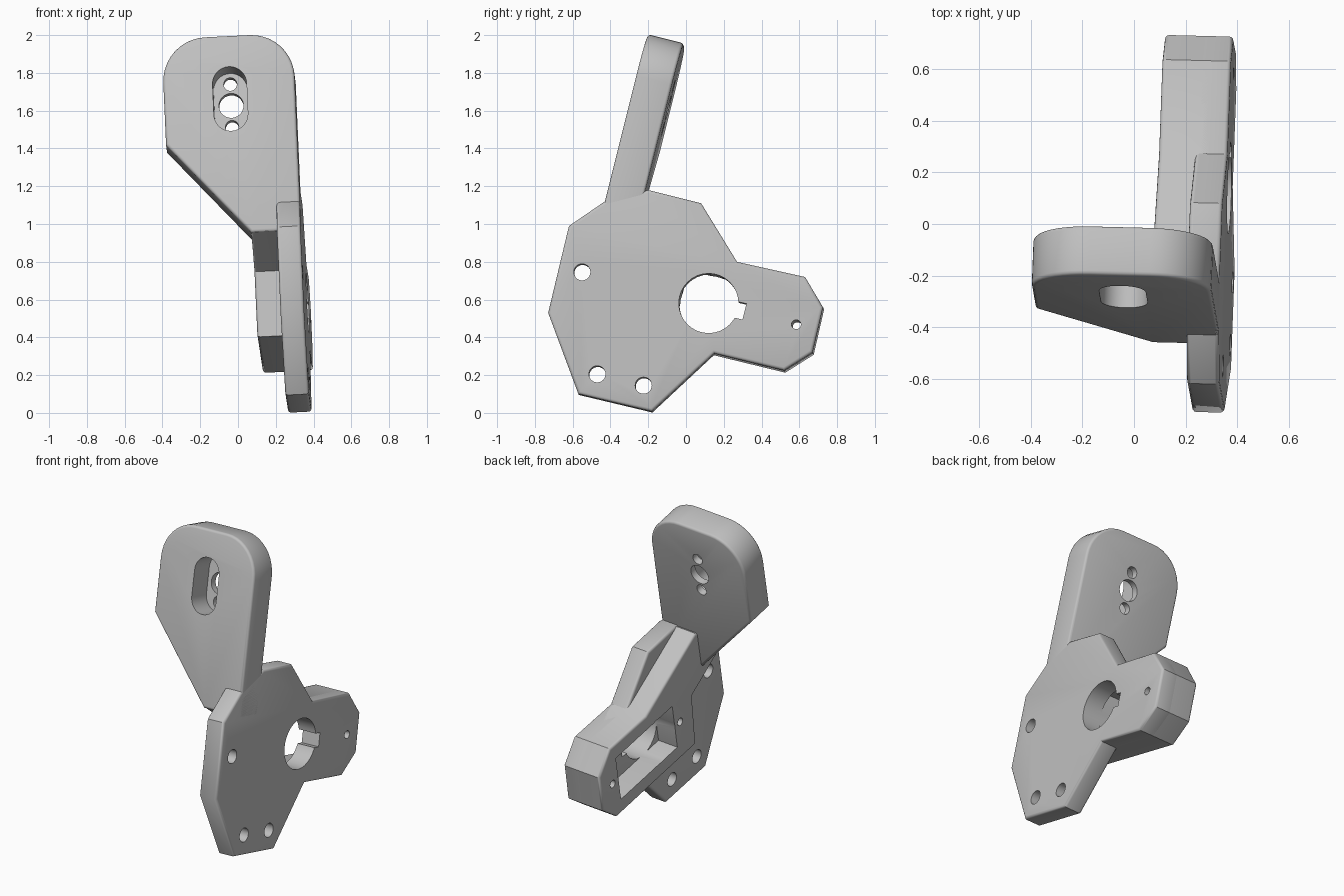
import bpy, bmesh
from math import cos, sin, pi, radians
from mathutils import Vector

if "Cube" in bpy.data.objects:
    bpy.data.objects.remove(bpy.data.objects["Cube"], do_unlink=True)

grey = bpy.data.materials.new("plain grey")
grey.use_nodes = True
grey.diffuse_color = (0.53, 0.53, 0.53, 1)
grey.node_tree.nodes["Principled BSDF"].inputs["Base Color"].default_value = grey.diffuse_color

OUTER, INNER, BACK = 0.395, 0.27, 0.13   # layer positions across the bracket
RIM = 0.016


def side(a, b, c):
    """Profile in y, z with depth across x."""
    return Vector((c, a, b))


def leaning(a, b, c):
    """Profile on the leaning front face of the arm, depth going backward."""
    return Vector((a, -0.43 + 0.25 * (b - 1.12) + 0.97 * c, b - 0.243 * c))


def lean(p):
    """Slight tilt of the whole bracket."""
    d = p.x - 0.39
    return Vector((p.x - 0.05 * p.z + 0.025 * p.y, p.y - 0.025 * d, p.z + 0.05 * d))


def arc(a, b, r, start=0, end=360, n=32):
    full = end - start == 360
    steps = n if full else n + 1
    return [(a + r * cos(radians(start + (end - start) * i / n)),
             b + r * sin(radians(start + (end - start) * i / n))) for i in range(steps)]


def prism(name, profile, frame, c0, c1, rims=()):
    """Extrude a profile between two depths, rounding the chosen rims."""
    bm = bmesh.new()
    lo = [bm.verts.new(frame(a, b, c0)) for a, b in profile]
    hi = [bm.verts.new(frame(a, b, c1)) for a, b in profile]
    caps = [bm.faces.new(lo), bm.faces.new(hi)]
    for i in range(len(lo)):
        j = (i + 1) % len(lo)
        bm.faces.new((lo[i], lo[j], hi[j], hi[i]))
    bmesh.ops.recalc_face_normals(bm, faces=bm.faces)
    edges = [e for k in rims for e in caps[k].edges]
    if edges:
        bmesh.ops.bevel(bm, geom=edges, offset=RIM, segments=3, profile=0.5,
                        affect='EDGES', clamp_overlap=True)
    for v in bm.verts:
        v.co = lean(v.co)
    mesh = bpy.data.meshes.new(name)
    bm.to_mesh(mesh)
    bm.free()
    mesh.materials.append(grey)
    obj = bpy.data.objects.new(name, mesh)
    bpy.context.scene.collection.objects.link(obj)
    return obj


def cut(obj, cutters):
    for c in cutters:
        c.hide_render = True
        mod = obj.modifiers.new("cut", 'BOOLEAN')
        mod.operation, mod.solver, mod.object = 'DIFFERENCE', 'EXACT', c
    bpy.context.view_layer.update()
    result = bpy.data.meshes.new_from_object(
        obj.evaluated_get(bpy.context.evaluated_depsgraph_get()))
    obj.modifiers.clear()
    obj.data = result


# Side plate and the deeper housing behind it
end = [(0.27, 0.80), (0.63, 0.72), (0.725, 0.56), (0.67, 0.32), (0.52, 0.225)]
plate = prism("side_plate", end + [(0.15, 0.315), (-0.18, 0.007), (-0.57, 0.10), (-0.73, 0.53),
              (-0.62, 0.99), (-0.43, 1.12), (-0.2, 1.18), (0.08, 1.11)],
              side, INNER, OUTER, (0, 1))
housing = prism("motor_housing", end + [(-0.26, 0.415), (-0.2, 0.76), (-0.46, 0.97),
                (-0.42, 1.12), (-0.2, 1.175)], side, BACK, OUTER - 0.02, (0,))

# Leaning mounting arm with rounded top
arm = prism("mounting_arm", arc(OUTER - 0.23, 1.785, 0.23, 0, 90, 10)
            + arc(-0.07, 1.785, 0.23, 90, 180, 10)
            + [(-0.3, 1.455), (BACK, 0.97), (OUTER, 0.97)], leaning, 0, 0.195, (0, 1))


# Points along the housing's sloping axis, from the shaft centre
def axis(s, t):
    return (0.12 + 0.97 * s + 0.235 * t, 0.58 - 0.235 * s + 0.97 * t)


def block(s0, s1, t0, t1):
    return [axis(s0, t0), axis(s1, t0), axis(s1, t1), axis(s0, t1)]


# Openings through the plate and housing
shaft = prism("shaft_cutter", arc(*axis(0, 0), 0.158), side, -0.2, 0.6)
key = prism("key_cutter", block(0.08, 0.195, -0.042, 0.045), side, -0.2, 0.6)
screw = prism("screw_cutter", arc(*axis(0.478, 0), 0.025, n=20), side, -0.2, 0.6)
blind = prism("blind_cutter", arc(*axis(-0.21, 0), 0.025, n=20), side, -0.2, 0.24)
pocket = prism("pocket_cutter", block(-0.155, 0.42, -0.155, 0.155), side, -0.2, INNER + 0.005)
bolts = [prism("bolt_cutter", arc(y, z, 0.044, n=24), side, -0.2, 0.6)
         for y, z in ((-0.55, 0.745), (-0.47, 0.205), (-0.225, 0.145))]

# Slot and axle holes through the arm
MID, HIGH = 0.05, 1.68
slot = prism("slot_cutter", arc(MID, HIGH + 0.08, 0.09, 0, 180, 16)
             + arc(MID, HIGH - 0.08, 0.09, 180, 360 - 0.001, 16), leaning, -0.2, 0.15)
axles = [prism("axle_cutter", arc(MID, HIGH + d, r, n=24), leaning, -0.2, 0.4)
         for d, r in ((0, 0.065), (0.113, 0.035), (-0.113, 0.035))]

cut(plate, [shaft, key, screw] + bolts)
cut(housing, [pocket, shaft, key, screw, blind])
cut(arm, [slot] + axles)
for c in [shaft, key, screw, blind, pocket, slot] + bolts + axles:
    bpy.data.objects.remove(c, do_unlink=True)

# Smooth the rounded rims, keep the hard edges
bpy.ops.object.select_all(action='DESELECT')
for obj in (plate, housing, arm):
    obj.select_set(True)
    bpy.context.view_layer.objects.active = obj
bpy.ops.object.shade_smooth_by_angle(angle=radians(35))
